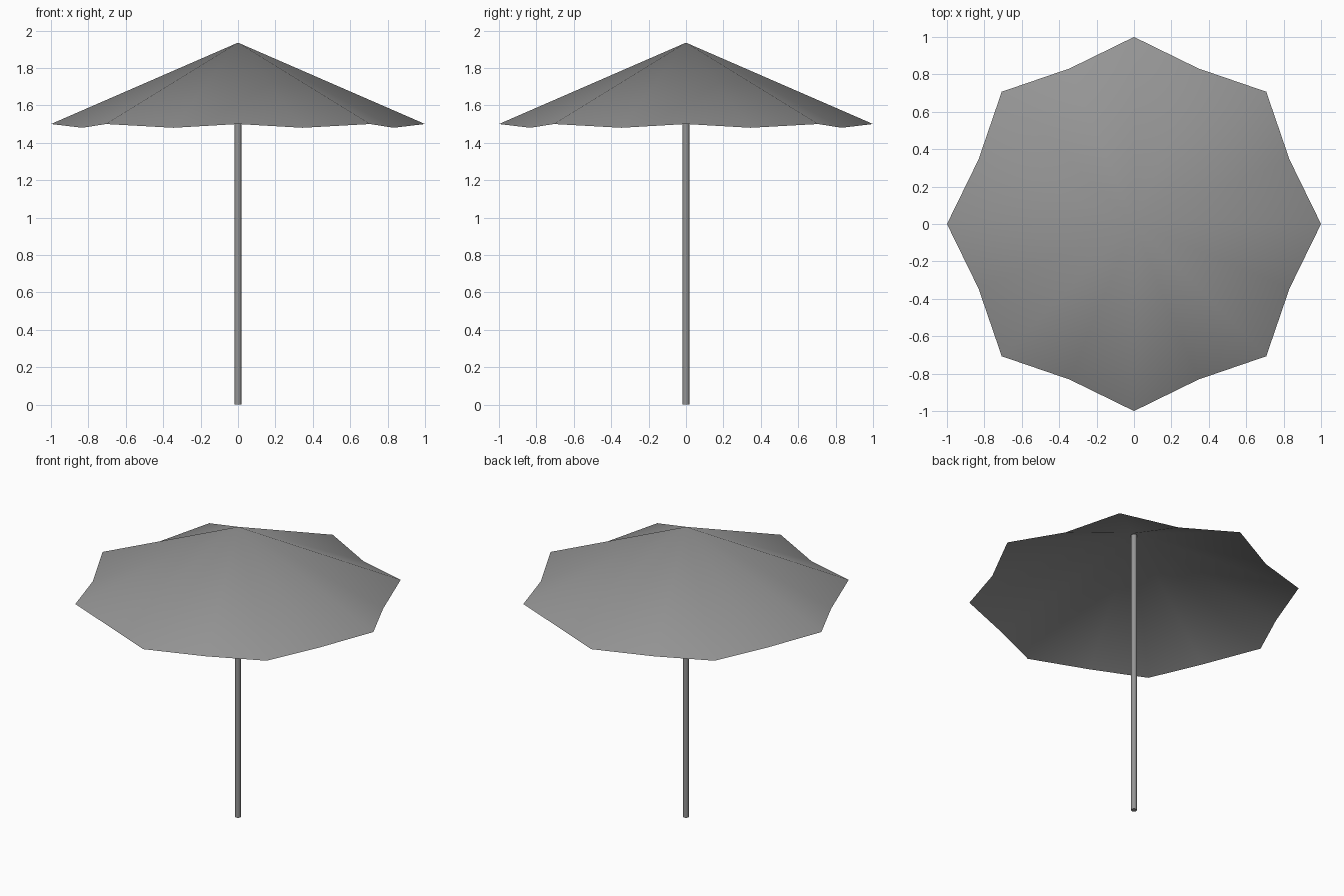
import bpy, bmesh
from math import pi, sin, cos

cube = bpy.data.objects.get("Cube")
if cube:
    bpy.data.objects.remove(cube, do_unlink=True)

RIBS = 8
APEX_Z = 1.935
POLE_RADIUS = 0.018
POLE_HEIGHT = 1.92

grey = bpy.data.materials.new("plain grey")
grey.use_nodes = True
colour = (0.3, 0.3, 0.3, 1)
grey.diffuse_color = colour
grey.node_tree.nodes["Principled BSDF"].inputs["Base Color"].default_value = colour


def add_object(name, bm):
    """Turn a bmesh into a named, grey object."""
    bmesh.ops.recalc_face_normals(bm, faces=bm.faces)
    mesh = bpy.data.meshes.new(name)
    bm.to_mesh(mesh)
    bm.free()
    mesh.materials.append(grey)
    obj = bpy.data.objects.new(name, mesh)
    bpy.context.collection.objects.link(obj)
    return obj


def smooth(obj, angle):
    bpy.ops.object.select_all(action='DESELECT')
    obj.select_set(True)
    bpy.context.view_layer.objects.active = obj
    bpy.ops.object.shade_smooth_by_angle(angle=angle)


# Canopy: a thin sheet with rib tips and sagging panel middles in between
bm = bmesh.new()
apex = bm.verts.new((0, 0, APEX_Z))
rim = []
for i in range(2 * RIBS):
    radius, z = (0.9, 1.48) if i % 2 else (1, 1.5)
    a = pi * i / RIBS
    rim.append(bm.verts.new((radius * cos(a), radius * sin(a), z)))
for i, v in enumerate(rim):
    bm.faces.new((apex, v, rim[(i + 1) % len(rim)]))
canopy = add_object("canopy", bm)
if canopy.data.polygons[0].normal.z < 0:
    canopy.data.flip_normals()
smooth(canopy, pi / 3)

# Pole: a slim capped cylinder reaching up under the apex
bm = bmesh.new()
bmesh.ops.create_cone(bm, cap_ends=True, segments=12, radius1=POLE_RADIUS,
                      radius2=POLE_RADIUS, depth=POLE_HEIGHT)
bmesh.ops.translate(bm, verts=bm.verts, vec=(0, 0, POLE_HEIGHT / 2))
smooth(add_object("pole", bm), pi / 4)
